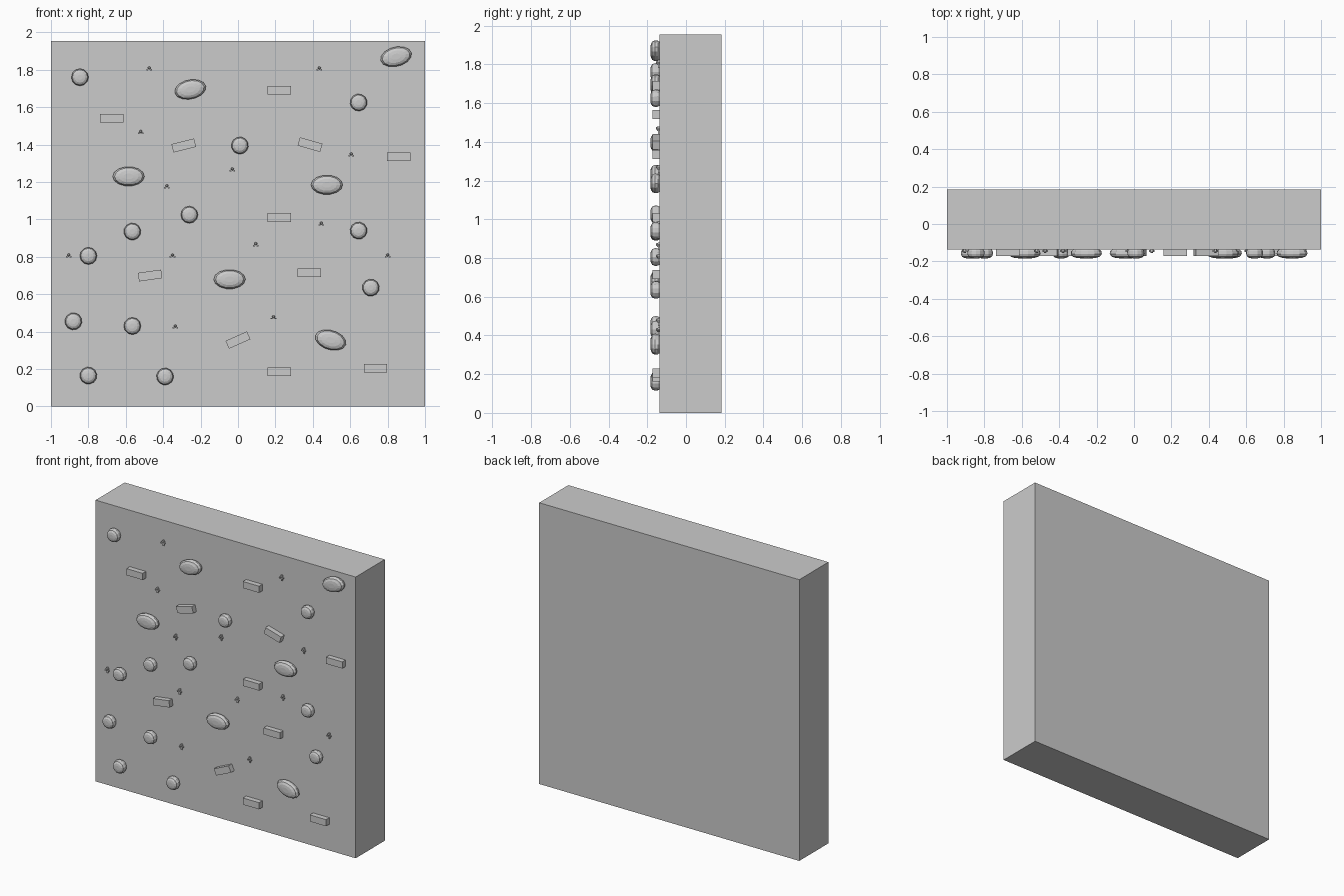
import bpy, bmesh
from math import radians, cos, sin, pi
from mathutils import Matrix, Vector

cube = bpy.data.objects.get("Cube")
if cube:
    bpy.data.objects.remove(cube, do_unlink=True)

GREY = (0.6, 0.6, 0.6, 1)
grey = bpy.data.materials.new("wall_grey")
grey.use_nodes = True
grey.diffuse_color = GREY
grey.node_tree.nodes["Principled BSDF"].inputs["Base Color"].default_value = GREY

FRONT = -0.136  # plane of the climbing face


def finish(name, bm, x=0, z=0, angle=0):
    """Turn a bmesh into an object placed on the climbing face."""
    bmesh.ops.recalc_face_normals(bm, faces=bm.faces)
    mesh = bpy.data.meshes.new(name)
    bm.to_mesh(mesh)
    bm.free()
    mesh.materials.append(grey)
    obj = bpy.data.objects.new(name, mesh)
    obj.location = (x, FRONT, z)
    obj.rotation_euler.y = -radians(angle)
    bpy.context.collection.objects.link(obj)
    return obj


def add_box(bm, size, centre):
    m = Matrix.Translation(centre) @ Matrix.Diagonal((*size, 1))
    bmesh.ops.create_cube(bm, size=1, matrix=m)


def add_dome(bm, rx, rz, depth, sides, profile, centre=(0, 0, 0)):
    """Rings of a faceted dome that bulges out towards -y."""
    rings = []
    for r, d in profile:
        rings.append([bm.verts.new(Vector(centre) + Vector((
            rx * r * cos(2 * pi * i / sides), -depth * d,
            rz * r * sin(2 * pi * i / sides)))) for i in range(sides)])
    for a, b in zip(rings, rings[1:]):
        for i in range(sides):
            j = (i + 1) % sides
            bm.faces.new((a[i], a[j], b[j], b[i]))
    bm.faces.new(rings[0])
    bm.faces.new(rings[-1])


# Wall slab
bm = bmesh.new()
add_box(bm, (2, 0.32, 1.955), (0, 0.16, 0.9775))
finish("wall", bm)

PEBBLE = [(0.84, 0), (0.97, 0.2), (1, 0.5), (0.88, 0.8), (0.62, 0.95), (0.3, 1)]

# Round holds
rounds = [(-.845, 1.76), (.645, 1.625), (.01, 1.395), (-.26, 1.025),
          (-.565, .935), (.645, .94), (-.8, .805), (.71, .635),
          (-.88, .455), (-.565, .43), (-.8, .165), (-.39, .16)]
for n, (x, z) in enumerate(rounds):
    bm = bmesh.new()
    add_dome(bm, 0.046, 0.046, 0.048, 12, PEBBLE)
    finish("round_hold", bm, x, z, 10 * n)

# Oval holds
for x, z, angle in [(.845, 1.87, 14), (-.255, 1.695, 12), (-.585, 1.23, 0),
                    (.475, 1.185, 0), (-.045, .68, 0), (.495, .355, -17)]:
    bm = bmesh.new()
    add_dome(bm, 0.085, 0.052, 0.048, 14, PEBBLE)
    finish("oval_hold", bm, x, z, angle)

# Block holds
for x, z, angle in [(-.675, 1.54, 0), (.22, 1.69, 0), (-.29, 1.395, 14),
                    (.385, 1.4, -16), (.86, 1.335, 0), (.22, 1.01, 0),
                    (-.47, .7, 8), (.38, .715, 0), (0, .355, 24),
                    (.22, .185, 0), (.735, .205, 0)]:
    bm = bmesh.new()
    add_box(bm, (0.125, 0.036, 0.046), (0, -0.018, 0))
    finish("block_hold", bm, x, z, angle)

# Small bolt hangers: a plate with a cross bar and a rounded head
for x, z in [(-.475, 1.8), (.435, 1.8), (-.52, 1.46), (.605, 1.34),
             (-.03, 1.26), (-.38, 1.17), (.445, .97), (.095, .86),
             (-.905, .8), (-.35, .8), (.8, .8), (-.335, .42), (.19, .47)]:
    bm = bmesh.new()
    add_box(bm, (0.01, 0.008, 0.04), (0, -0.004, 0))
    add_box(bm, (0.03, 0.012, 0.007), (0, -0.008, 0))
    add_dome(bm, 0.008, 0.008, 0.02, 8, [(1, 0), (1, 0.7), (0.5, 1)], (0, 0, 0.01))
    finish("bolt_hanger", bm, x, z)
